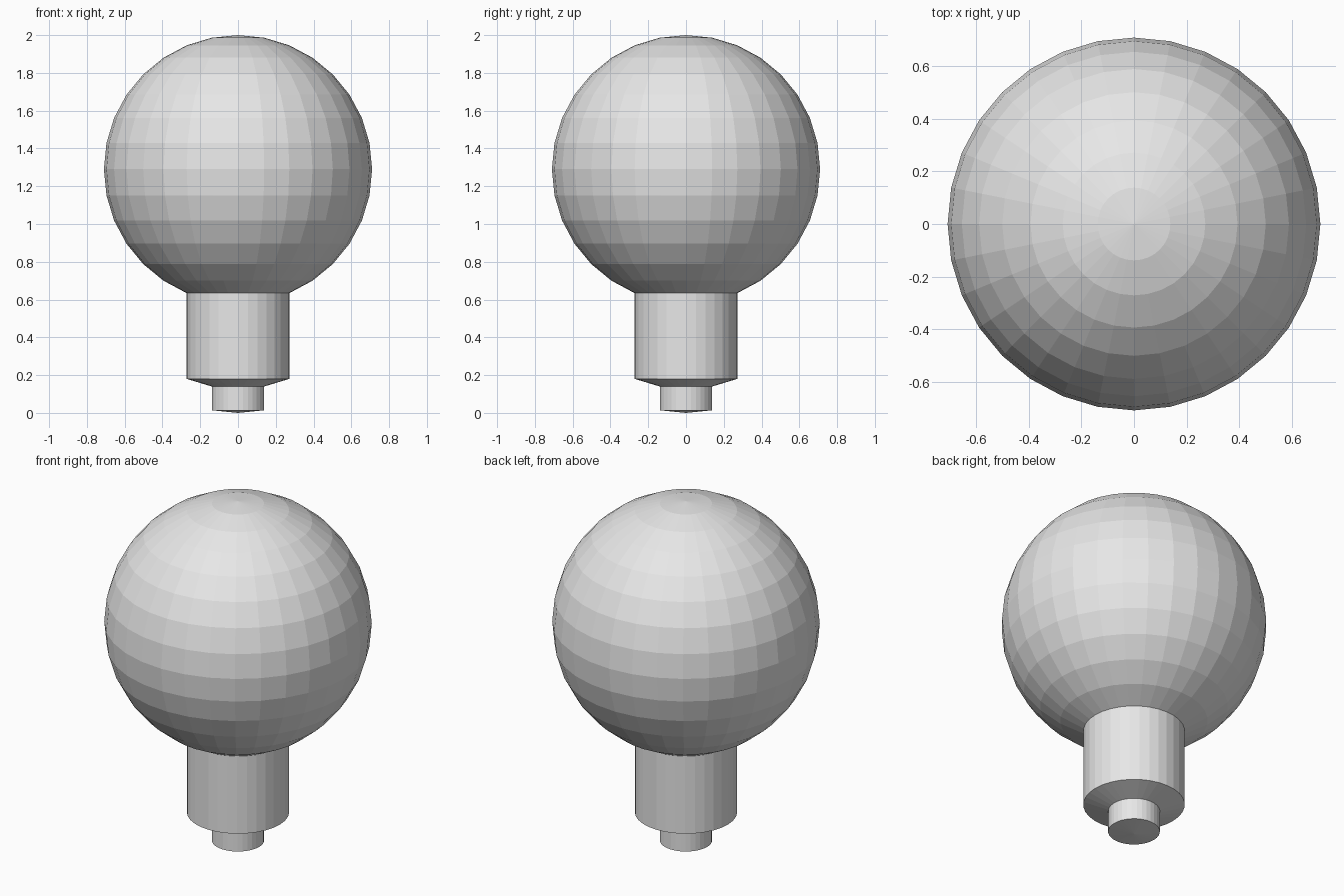
import bpy, bmesh, math

if "Cube" in bpy.data.objects:
    bpy.data.objects.remove(bpy.data.objects["Cube"])

SEG, RINGS = 32, 16
R, CZ = 0.71, 1.29

grey = bpy.data.materials.new("plain grey")
grey.diffuse_color = (0.8, 0.8, 0.8, 1)
grey.use_nodes = True
grey.node_tree.nodes["Principled BSDF"].inputs["Base Color"].default_value = grey.diffuse_color


def lathe(name, profile):
    """Revolve (radius, z) points, listed bottom to top, into flat-shaded faces."""
    bm = bmesh.new()
    rows = []
    for r, z in profile:
        n = 1 if r < 1e-5 else SEG
        rows.append([bm.verts.new((r * math.cos(2 * math.pi * i / SEG),
                                   r * math.sin(2 * math.pi * i / SEG), z))
                     for i in range(n)])
    for low, high in zip(rows, rows[1:]):
        for i in range(SEG):
            j = (i + 1) % SEG
            if len(low) == 1:
                bm.faces.new((low[0], high[j], high[i]))
            elif len(high) == 1:
                bm.faces.new((low[i], low[j], high[0]))
            else:
                bm.faces.new((low[i], low[j], high[j], high[i]))
    mesh = bpy.data.meshes.new(name)
    bm.to_mesh(mesh)
    bm.free()
    mesh.materials.append(grey)
    obj = bpy.data.objects.new(name, mesh)
    bpy.context.collection.objects.link(obj)


def ring(k):
    """Radius and height of sphere ring k, counted from the bottom pole."""
    a = math.pi * k / RINGS
    return R * math.sin(a), CZ - R * math.cos(a)


(r1, z1), (r2, z2) = ring(1), ring(2)
neck_drop = z2 - 0.18          # how far the neck is pulled down
shoulder_z = z1 - neck_drop

# Round globe, open where the neck begins
lathe("globe", [ring(k) for k in range(2, RINGS + 1)])
# Neck with its sloped underside
lathe("neck", [(r1, shoulder_z), (r2, z2 - neck_drop), (r2, z2)])
# Small contact stub with a shallow pointed bottom
lathe("contact_stub", [(0, 0), (r1, R - R * math.cos(math.pi / RINGS)), (r1, shoulder_z)])
